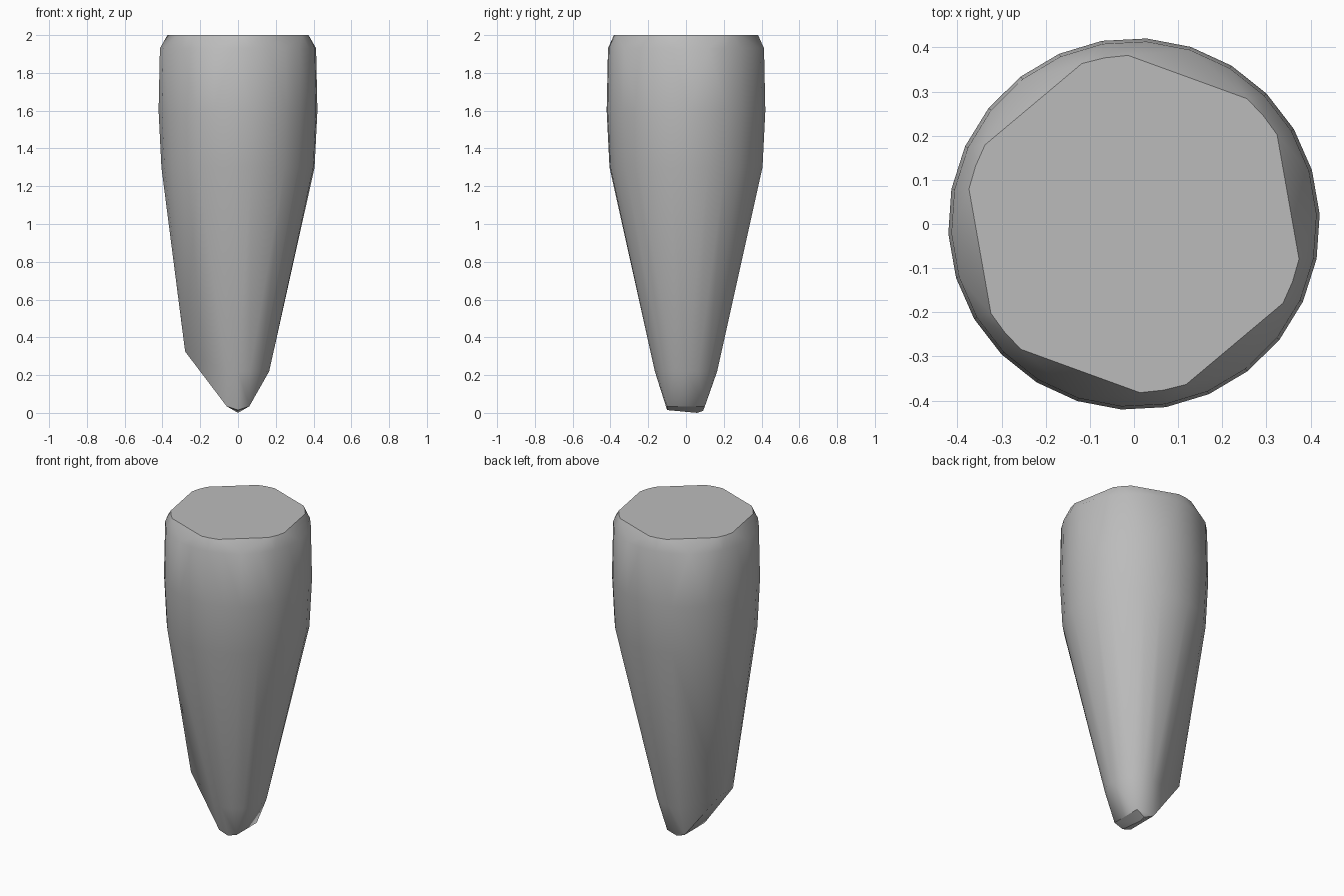
import bpy
import bmesh
from math import cos, sin, radians

cube = bpy.data.objects.get("Cube")
if cube:
    bpy.data.objects.remove(cube, do_unlink=True)


def ring(radius, z, sides, start=0.0):
    """Points of a level circle."""
    angles = [radians(start + 360 * i / sides) for i in range(sides)]
    return [(radius * cos(a), radius * sin(a), z) for a in angles]


points = []

# Barrel: widest a little below the top
for radius, z in ((0.406, 1.3), (0.421, 1.6), (0.414, 1.93)):
    points += ring(radius, z, 26, 3)

# Top rim: six short arcs with cut corners between them
for offset in (-8, 0, 8):
    points += ring(0.382, 2.0, 6, 40 + offset)

# Narrow lower end
points += ring(0.165, 0.22, 16)

# Bulge on one side, and the blunt tip
for side in (-1, 1):
    points.append((-0.28, side * 0.065, 0.325))
    points += [(x, side * 0.1, 0.035) for x in (-0.06, 0.06)]
points += [(0, -0.1, 0.015), (0, 0.06, 0), (0, 0.09, 0.01)]

# Skin the sections with one convex surface
bm = bmesh.new()
for p in points:
    bm.verts.new(p)
hull = bmesh.ops.convex_hull(bm, input=bm.verts[:])
loose = [v for v in bm.verts if not v.link_faces]
bmesh.ops.delete(bm, geom=loose, context='VERTS')
bmesh.ops.dissolve_limit(bm, angle_limit=radians(0.5),
                         verts=bm.verts[:], edges=bm.edges[:])
bmesh.ops.recalc_face_normals(bm, faces=bm.faces[:])

mesh = bpy.data.meshes.new("tapered_peg")
bm.to_mesh(mesh)
bm.free()
peg = bpy.data.objects.new("tapered_peg", mesh)
bpy.context.collection.objects.link(peg)

# Plain grey
grey = bpy.data.materials.new("plain_grey")
grey.use_nodes = True
colour = (0.5, 0.5, 0.5, 1)
grey.diffuse_color = colour
grey.node_tree.nodes["Principled BSDF"].inputs["Base Color"].default_value = colour
mesh.materials.append(grey)

# Smooth sides with a crisp top and tip
bpy.ops.object.select_all(action='DESELECT')
peg.select_set(True)
bpy.context.view_layer.objects.active = peg
bpy.ops.object.shade_smooth_by_angle(angle=radians(30))
